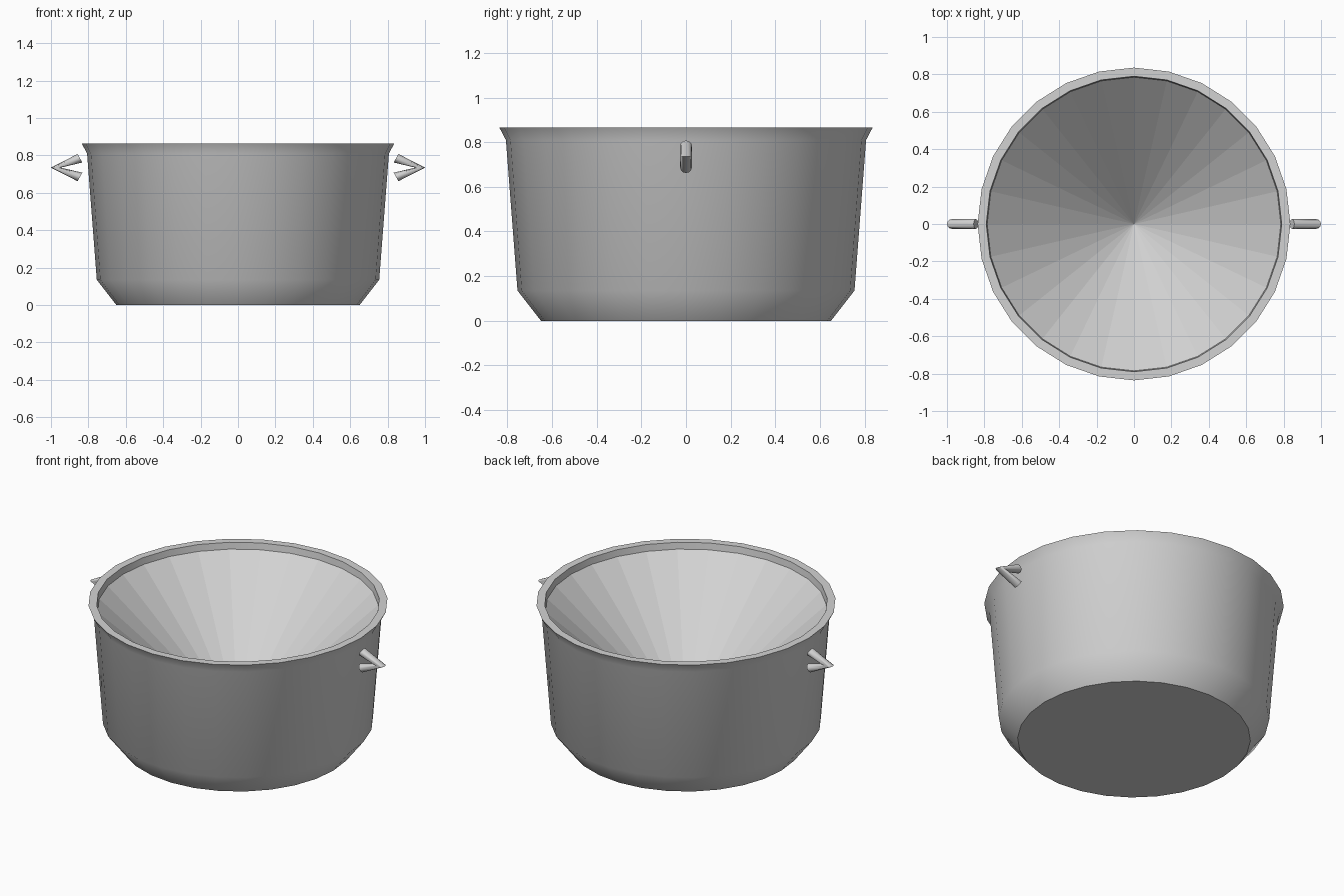
import bpy, bmesh, math
from mathutils import Vector

cube = bpy.data.objects.get("Cube")
if cube:
    bpy.data.objects.remove(cube, do_unlink=True)

# Plain grey metal
metal = bpy.data.materials.new("grey_metal")
metal.use_nodes = True
GREY = (0.65, 0.65, 0.65, 1)
metal.diffuse_color = GREY
metal.node_tree.nodes["Principled BSDF"].inputs["Base Color"].default_value = GREY


def finish(name, bm, angle):
    """Turn a bmesh into a smooth-shaded object."""
    bmesh.ops.recalc_face_normals(bm, faces=bm.faces)
    mesh = bpy.data.meshes.new(name)
    bm.to_mesh(mesh)
    bm.free()
    mesh.materials.append(metal)
    obj = bpy.data.objects.new(name, mesh)
    bpy.context.collection.objects.link(obj)
    bpy.ops.object.select_all(action="DESELECT")
    obj.select_set(True)
    bpy.context.view_layer.objects.active = obj
    bpy.ops.object.shade_smooth_by_angle(angle=math.radians(angle))
    return obj


def bridge(bm, a, b):
    """Join two rings of vertices with quads."""
    n = len(a)
    for i in range(n):
        j = (i + 1) % n
        bm.faces.new((a[i], a[j], b[j], b[i]))


# Pot body: revolved profile from the base edge, up the wall, over the rim
SIDES = 28
PROFILE = [(0.65, 0), (0.755, 0.135), (0.807, 0.81), (0.836, 0.865),
           (0.79, 0.865), (0.785, 0.825)]
FLOOR = 0.11
bm = bmesh.new()
rings = []
for r, z in PROFILE:
    turns = [math.tau * i / SIDES for i in range(SIDES)]
    rings.append([bm.verts.new((r * math.cos(t), r * math.sin(t), z)) for t in turns])
for lower, upper in zip(rings, rings[1:]):
    bridge(bm, lower, upper)
bm.faces.new(rings[0][::-1])
# Conical inside, with a separate tip on each facet so shading stays crisp
inner = rings[-1]
for i in range(SIDES):
    tip = bm.verts.new((0, 0, FLOOR))
    bm.faces.new((inner[i], inner[(i + 1) % SIDES], tip))
finish("pot_body", bm, 38)


# Handles: two round arms that meet in a flat wedge at the outer tip
def handle(name, side):
    bm = bmesh.new()
    radius, height = 0.026, 0.735
    sections = [((0.845, 0.05), 61), ((0.974, 0), 0), ((0.845, -0.05), -61)]
    loops = []
    for (x, dz), tilt in sections:
        a = math.radians(tilt)
        out = Vector((math.cos(a), 0, math.sin(a))) * radius
        across = Vector((0, radius, 0))
        centre = Vector((x, 0, height + dz))
        loop = []
        for i in range(12):
            t = math.tau * i / 12
            p = centre + out * math.cos(t) + across * math.sin(t)
            loop.append(bm.verts.new((p.x * side, p.y, p.z)))
        loops.append(loop)
    for a, b in zip(loops, loops[1:]):
        bridge(bm, a, b)
    bm.faces.new(loops[0])
    bm.faces.new(loops[-1][::-1])
    finish(name, bm, 50)


handle("left_handle", 1)
handle("right_handle", -1)
